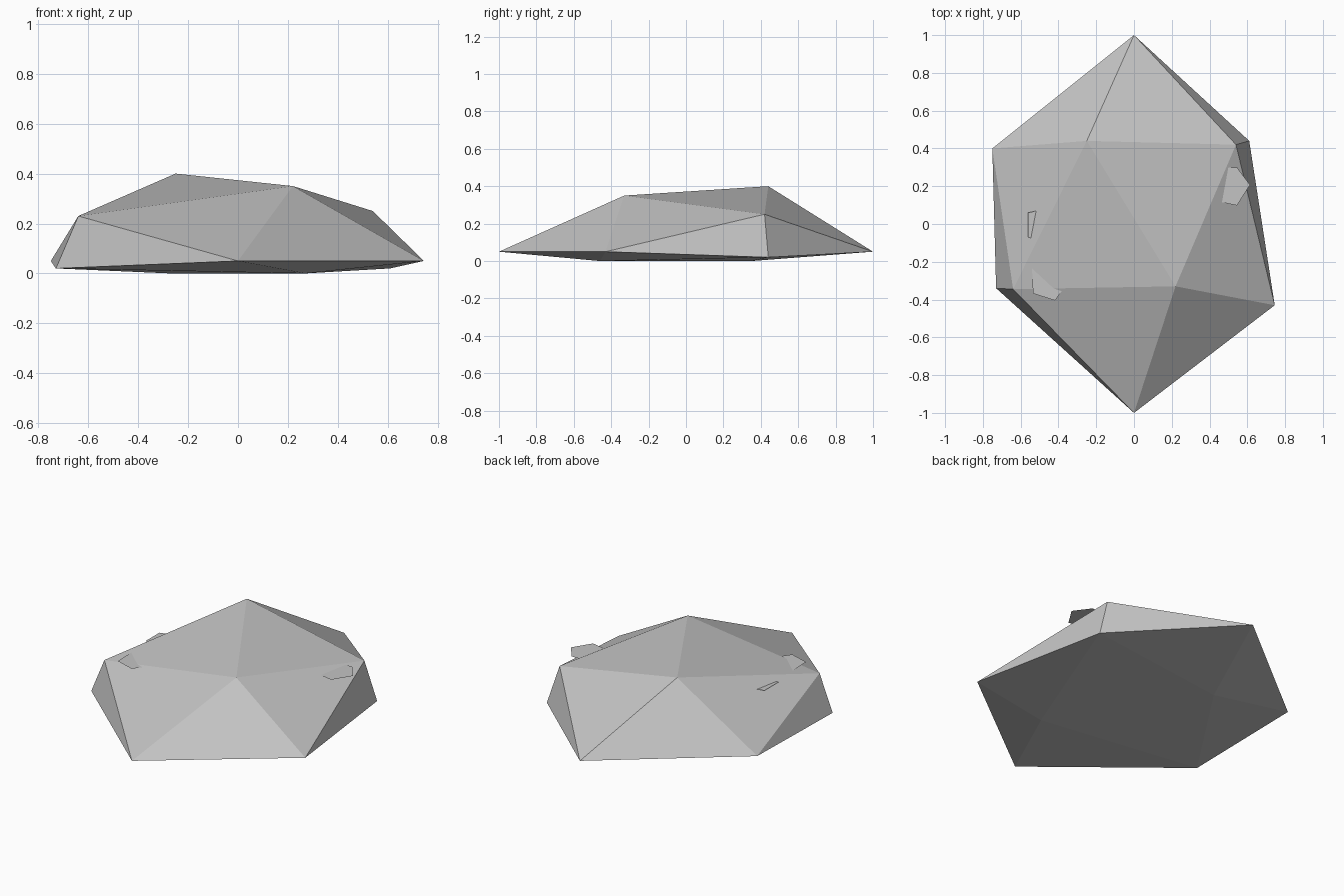
import bpy
import bmesh

cube = bpy.data.objects.get("Cube")
if cube:
    bpy.data.objects.remove(cube, do_unlink=True)

# Single stone colour
stone = bpy.data.materials.new("stone_grey")
stone.use_nodes = True
grey = (0.55, 0.55, 0.55, 1.0)
stone.diffuse_color = grey
bsdf = stone.node_tree.nodes["Principled BSDF"]
bsdf.inputs["Base Color"].default_value = grey
bsdf.inputs["Roughness"].default_value = 0.9


def add_object(name, bm):
    mesh = bpy.data.meshes.new(name)
    bm.to_mesh(mesh)
    bm.free()
    mesh.materials.append(stone)
    obj = bpy.data.objects.new(name, mesh)
    bpy.context.collection.objects.link(obj)
    return obj


# Rock body: a squashed, irregular twenty-sided boulder
peaks = [(-0.25, 0.44, 0.40), (0.22, -0.33, 0.35)]
shoulders = [(0.54, 0.42, 0.25), (-0.64, -0.345, 0.23)]
rim = [(0, 1, 0.05), (-0.75, 0.40, 0.05), (-0.73, -0.34, 0.02),
       (0, -1, 0.05), (0.745, -0.43, 0.05), (0.61, 0.44, 0.02)]
base = [(0.27, -0.46, 0), (-0.27, 0.35, 0)]

bm = bmesh.new()
for co in peaks + shoulders + rim + base:
    bm.verts.new(co)
bmesh.ops.convex_hull(bm, input=bm.verts[:])
bmesh.ops.recalc_face_normals(bm, faces=bm.faces[:])
add_object("rock_body", bm)

# Thin flat flakes that poke out through the upper slopes, all at one height
FLAKE_Z = 0.26
flakes = {
    "flake_right": [(0.44, 0.12), (0.545, 0.098), (0.614, 0.207),
                    (0.545, 0.30), (0.48, 0.30)],
    "flake_left": [(-0.56, 0.06), (-0.56, -0.07), (-0.50, -0.09),
                   (-0.47, 0.08)],
    "flake_front": [(-0.54, -0.225), (-0.535, -0.368), (-0.418, -0.405),
                    (-0.38, -0.352), (-0.42, -0.22)],
}
for name, outline in flakes.items():
    bm = bmesh.new()
    bm.faces.new([bm.verts.new((x, y, FLAKE_Z)) for x, y in outline])
    add_object(name, bm)
